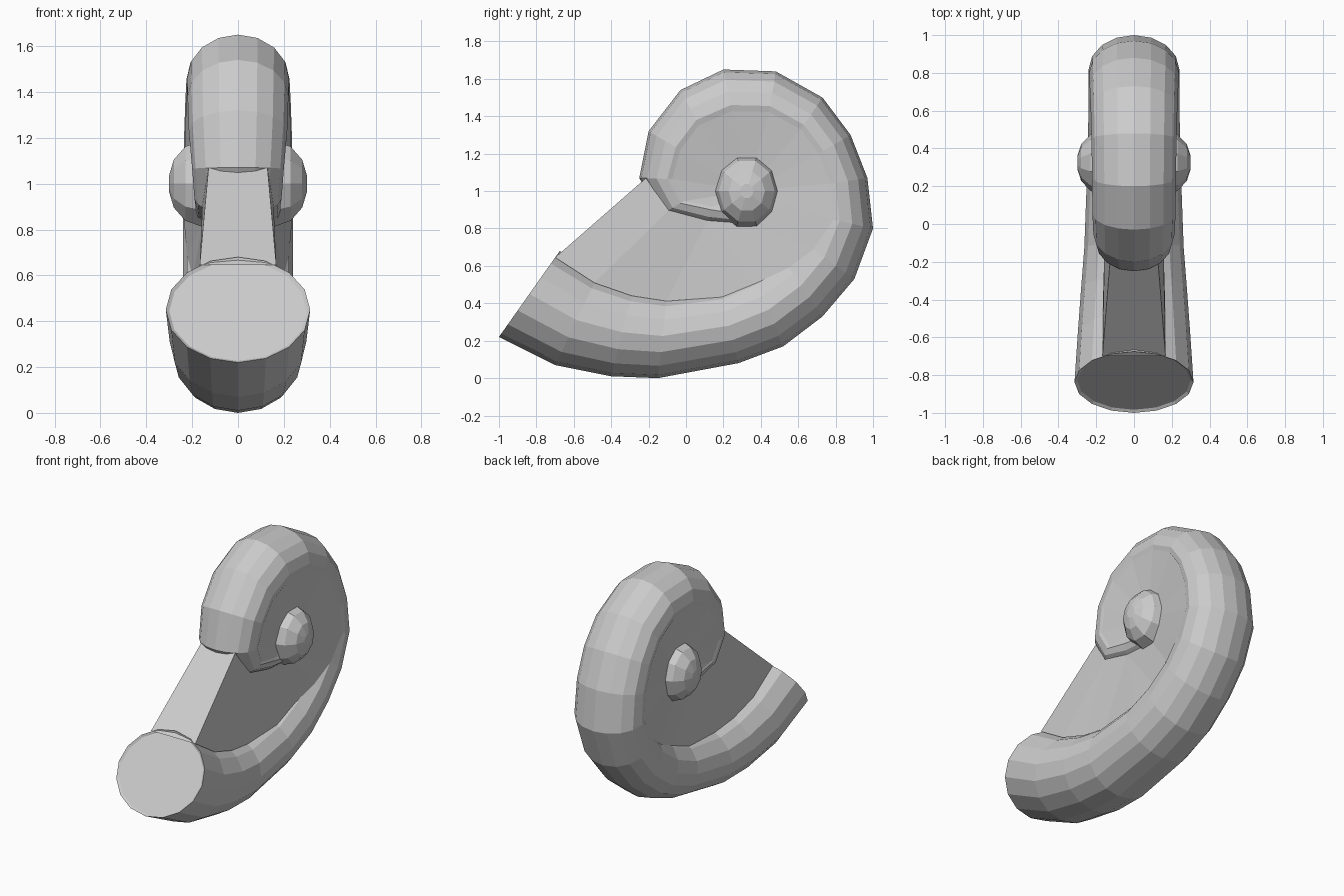
import bpy, bmesh, math
from mathutils import Vector

if "Cube" in bpy.data.objects:
    bpy.data.objects.remove(bpy.data.objects["Cube"])

SIDES = 16
# tube stations along the spiral: outer y,z, inner y,z, half width
RINGS = [
    (-1.0, .22, -.675, .68, .315), (-.70, .07, -.47, .55, .298),
    (-.40, .01, -.28, .48, .28), (-.15, .00, -.10, .45, .263),
    (.28, .08, .18, .48, .25), (.52, .17, .36, .56, .245),
    (.73, .33, .50, .66, .24), (.90, .53, .58, .76, .24),
    (1.0, .80, .64, .88, .24), (.97, 1.07, .63, 1.02, .237),
    (.88, 1.30, .59, 1.13, .235), (.73, 1.50, .53, 1.21, .23),
    (.48, 1.64, .42, 1.27, .225), (.20, 1.65, .28, 1.27, .222),
    (-.03, 1.54, .14, 1.22, .22), (-.20, 1.32, .09, 1.15, .215),
    (-.25, 1.07, .05, 1.06, .20), (-.14, .87, .08, 1.0, .19),
    (.10, .80, .17, 1.0, .185), (.37, .79, .30, .95, .19)]


def ring_point(k, degrees, side=1):
    """Point on ring k; 0 degrees is the outer edge, 180 the inner edge."""
    oy, oz, iy, iz, b = RINGS[k]
    a = math.radians(degrees)
    t = (1 - math.cos(a)) / 2
    return Vector((side * b * math.sin(a), oy + (iy - oy) * t, oz + (iz - oz) * t))


def finish(bm, name):
    bmesh.ops.recalc_face_normals(bm, faces=bm.faces)
    me = bpy.data.meshes.new(name)
    bm.to_mesh(me)
    bm.free()
    ob = bpy.data.objects.new(name, me)
    bpy.context.collection.objects.link(ob)
    return ob


# spiral tube with closed ends and a thin rim at the mouth
bm = bmesh.new()
loops = [[bm.verts.new(ring_point(k, 360 * j / SIDES)) for j in range(SIDES)]
         for k in range(len(RINGS))]
for a, b in zip(loops, loops[1:]):
    for j in range(SIDES):
        n = (j + 1) % SIDES
        bm.faces.new((a[j], a[n], b[n], b[j]))
mouth = bm.faces.new(loops[0])
bm.faces.new(loops[-1])
bmesh.ops.recalc_face_normals(bm, faces=bm.faces)
bmesh.ops.inset_region(bm, faces=[mouth], thickness=.015, depth=-.01)
finish(bm, "spiral_tube")

# web filling the gap between the whorls, on both sides and across the front
bm = bmesh.new()
INNER_RING = [16, 17, 17, 18, 18, 18, 19, 19]
RIM_ANGLE = [148, 146, 146, 146, 140, 138, 125, 112]
front = []
for s in (1, -1):
    hub = Vector((s * .16, .33, 1.0))
    rim, core = [], []
    for k in range(len(RINGS)):
        angle = RIM_ANGLE[k] if k < 8 else 100
        rim.append(bm.verts.new(ring_point(k, angle, s)))
        target = ring_point(INNER_RING[k], 40 if k < 1 else 55, s) if k < 8 else hub
        core.append(bm.verts.new(target))
    for k in range(len(RINGS) - 1):
        bm.faces.new((rim[k], rim[k + 1], core[k + 1], core[k]))
    front.append((rim[0], core[0]))
(r1, c1), (r2, c2) = front
bm.faces.new((r1, c1, c2, r2))
bmesh.ops.remove_doubles(bm, verts=bm.verts, dist=.0005)
bmesh.ops.dissolve_degenerate(bm, edges=bm.edges, dist=.0005)
finish(bm, "inner_web")

# bulging hubs at the centre of the spiral, narrowing outwards
HUB = [(.15, .20), (.23, .17), (.28, .11), (.30, .04)]   # x, radius
for s, name in ((1, "right_hub"), (-1, "left_hub")):
    bm = bmesh.new()
    prev = None
    for x, r in HUB:
        loop = [bm.verts.new((s * x, .325 + r * .88 * math.cos(a), 1.0 + r * math.sin(a)))
                for a in (math.tau * j / 10 for j in range(10))]
        if prev:
            for j in range(10):
                n = (j + 1) % 10
                bm.faces.new((prev[j], prev[n], loop[n], loop[j]))
        prev = loop
    bm.faces.new(prev)
    finish(bm, name)
